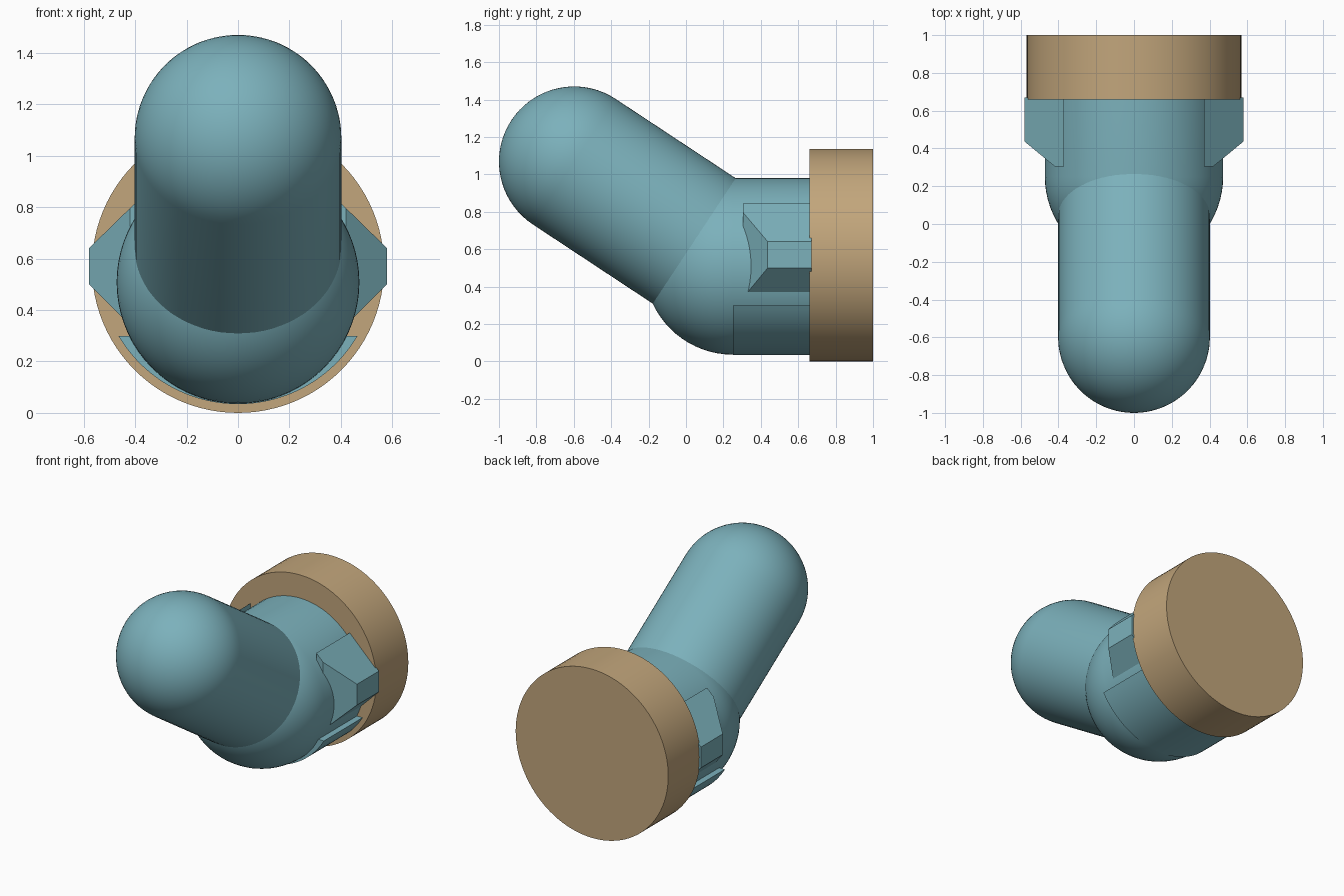
import bpy, bmesh
from math import sin, cos, pi, radians
from mathutils import Vector

if "Cube" in bpy.data.objects:
    bpy.data.objects.remove(bpy.data.objects["Cube"])


def material(name, rgb):
    m = bpy.data.materials.new(name)
    m.diffuse_color = (*rgb, 1)
    m.use_nodes = True
    m.node_tree.nodes["Principled BSDF"].inputs["Base Color"].default_value = m.diffuse_color
    return m


TEAL = material("teal", (0.20, 0.44, 0.50))
TAN = material("tan", (0.54, 0.38, 0.20))


def finish(name, bm, mat):
    bmesh.ops.remove_doubles(bm, verts=bm.verts, dist=1e-5)
    bmesh.ops.recalc_face_normals(bm, faces=bm.faces)
    me = bpy.data.meshes.new(name)
    bm.to_mesh(me)
    bm.free()
    me.materials.append(mat)
    ob = bpy.data.objects.new(name, me)
    bpy.context.collection.objects.link(ob)
    bpy.ops.object.select_all(action='DESELECT')
    ob.select_set(True)
    bpy.context.view_layer.objects.active = ob
    bpy.ops.object.shade_smooth_by_angle(angle=radians(30))
    return ob


def round_rod(name, start, end, radius, mat, domed=True, seg=72):
    """Rod from start to end; the end is a half sphere or a flat cap."""
    start, end = Vector(start), Vector(end)
    length = (end - start).length
    profile = [(radius, 0), (radius, length)]
    if domed:
        profile += [(radius * cos(i * pi / 36), length + radius * sin(i * pi / 36))
                    for i in range(1, 18)]
    bm = bmesh.new()
    rings = [[bm.verts.new((r * cos(2 * pi * k / seg), r * sin(2 * pi * k / seg), h))
              for k in range(seg)] for r, h in profile]
    for a, b in zip(rings, rings[1:]):
        for k in range(seg):
            n = (k + 1) % seg
            bm.faces.new((a[k], a[n], b[n], b[k]))
    bm.faces.new(rings[0])
    if domed:
        tip = bm.verts.new((0, 0, length + radius))
        for k in range(seg):
            bm.faces.new((rings[-1][k], rings[-1][(k + 1) % seg], tip))
    else:
        bm.faces.new(rings[-1])
    ob = finish(name, bm, mat)
    ob.location = start
    ob.rotation_mode = 'QUATERNION'
    ob.rotation_quaternion = (end - start).to_track_quat('Z', 'Y')
    return ob


def extrude_y(profile, y0, y1):
    """Closed x/z profile extruded along y."""
    bm = bmesh.new()
    f = bm.faces.new([bm.verts.new((x, y0, z)) for x, z in profile])
    new = bmesh.ops.extrude_face_region(bm, geom=[f])["geom"]
    bmesh.ops.translate(bm, vec=(0, y1 - y0, 0),
                        verts=[v for v in new if isinstance(v, bmesh.types.BMVert)])
    # keep the starting face so the solid is closed
    if not f.is_valid or len([e for e in bm.edges if e.is_boundary]):
        bmesh.ops.holes_fill(bm, edges=[e for e in bm.edges if e.is_boundary], sides=0)
    return bm


# Flange disc, elbow and angled arm
round_rod("flange", (0, 0.66, 0.568), (0, 1.0, 0.568), 0.568, TAN, domed=False, seg=96)
round_rod("elbow", (0, 0.67, 0.508), (0, 0.25, 0.508), 0.472, TEAL)
round_rod("arm", (0, 0.25, 0.508), (0, -0.598, 1.068), 0.402, TEAL)

# Side lugs with a chamfered front
for side, label in ((1, "right"), (-1, "left")):
    bm = extrude_y([(side * x, z) for x, z in
                    ((0.37, 0.845), (0.58, 0.64), (0.58, 0.50), (0.37, 0.29))], 0.305, 0.67)
    cut = bmesh.ops.bisect_plane(bm, geom=bm.verts[:] + bm.edges[:] + bm.faces[:],
                                 plane_co=(side * 0.58, 0.437, 0),
                                 plane_no=(side * 0.132, -0.16, 0), clear_outer=True)
    bmesh.ops.holes_fill(bm, edges=[e for e in bm.edges if e.is_boundary], sides=0)
    finish("lug_" + label, bm, TEAL)

# Shallow cradle under the elbow
R = 0.54
a = 1.037
arc = [(R * sin(t), 0.034 + R - R * cos(t)) for t in
       (-a + 2 * a * i / 40 for i in range(41))]
finish("lower_cradle", extrude_y(arc, 0.25, 0.67), TEAL)
